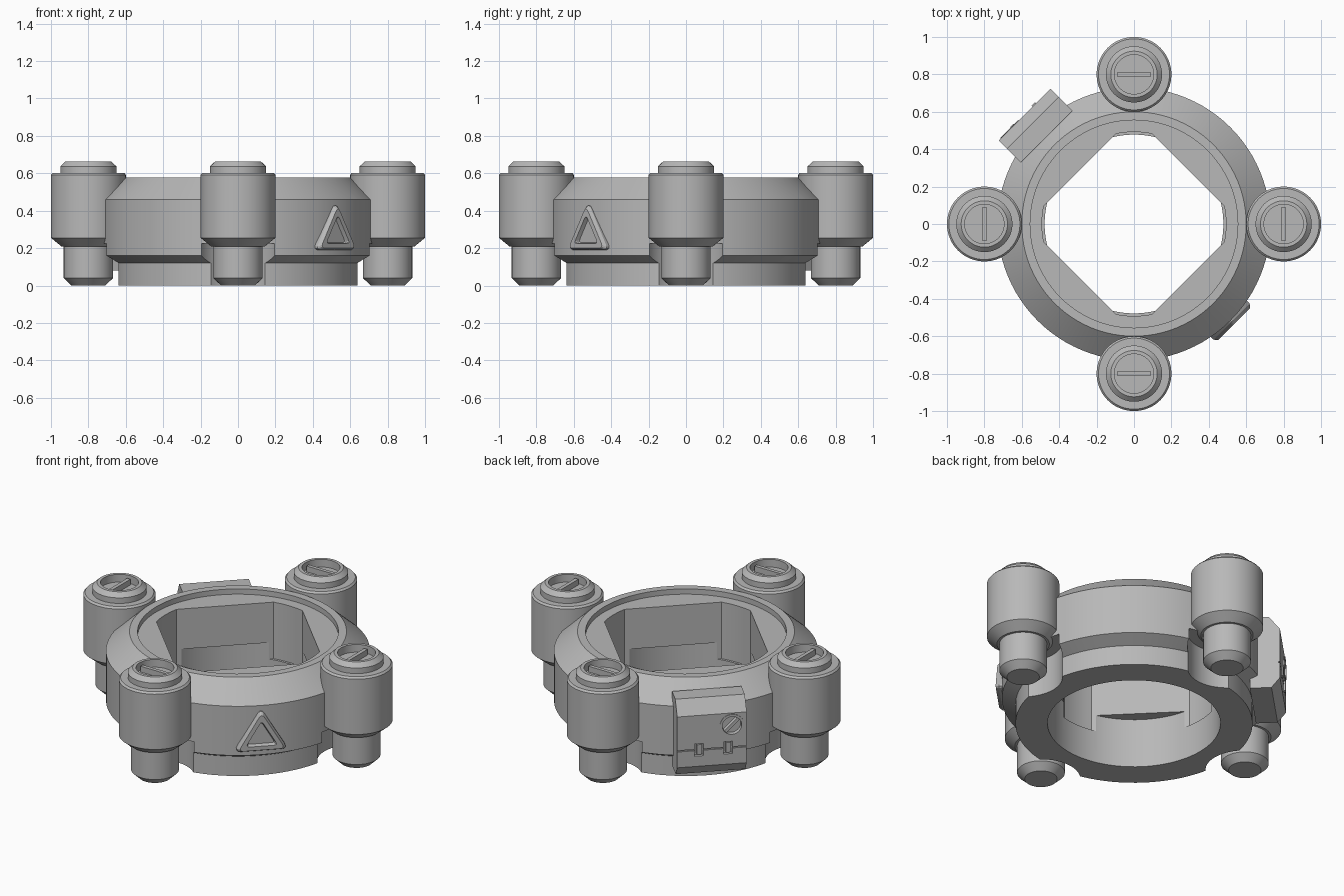
import bpy, bmesh
from math import sin, cos, acos, pi, radians
from mathutils import Matrix, Vector

old = bpy.data.objects.get("Cube")
if old:
    bpy.data.objects.remove(old, do_unlink=True)

grey = bpy.data.materials.new("plain grey")
grey.use_nodes = True
colour = (0.48, 0.48, 0.48, 1)
grey.diffuse_color = colour
grey.node_tree.nodes["Principled BSDF"].inputs["Base Color"].default_value = colour

IDENT = Matrix.Identity(4)


def turn(deg):
    return Matrix.Rotation(radians(deg), 4, 'Z')


def finish(name, bm, matrix=IDENT):
    bmesh.ops.transform(bm, matrix=matrix, verts=bm.verts)
    bmesh.ops.recalc_face_normals(bm, faces=bm.faces)
    mesh = bpy.data.meshes.new(name)
    bm.to_mesh(mesh)
    bm.free()
    mesh.materials.append(grey)
    ob = bpy.data.objects.new(name, mesh)
    bpy.context.collection.objects.link(ob)
    return ob


def loft(name, rings, matrix=IDENT):
    """Skin equal-length rings of points and cap both ends."""
    bm = bmesh.new()
    rows = [[bm.verts.new(p) for p in ring] for ring in rings]
    for a, b in zip(rows, rows[1:]):
        for i in range(len(a)):
            j = (i + 1) % len(a)
            bm.faces.new((a[i], a[j], b[j], b[i]))
    bm.faces.new(rows[0])
    bm.faces.new(rows[-1])
    return finish(name, bm, matrix)


def lathe(name, profile, segments, matrix=IDENT):
    angles = [2 * pi * i / segments for i in range(segments)]
    return loft(name, [[(r * cos(a), r * sin(a), z) for a in angles] for r, z in profile], matrix)


def box(name, centre, size, matrix=IDENT):
    bm = bmesh.new()
    bmesh.ops.create_cube(bm, size=1)
    bmesh.ops.scale(bm, vec=size, verts=bm.verts)
    return finish(name, bm, matrix @ Matrix.Translation(centre))


def cut(ob, cutter):
    mod = ob.modifiers.new("cut", 'BOOLEAN')
    mod.operation = 'DIFFERENCE'
    mod.solver = 'EXACT'
    mod.object = cutter
    bpy.context.view_layer.objects.active = ob
    bpy.ops.object.modifier_apply(modifier=mod.name)
    bpy.data.objects.remove(cutter, do_unlink=True)


# Ring body with a raised lip
body = lathe("ring_body", [(0.655, 0), (0.655, 0.12), (0.73, 0.16), (0.73, 0.46),
                           (0.6, 0.577), (0.555, 0.577), (0.555, 0.545)], 96)

# Round lower bore, and upper opening: a diamond with rounded corners
cut(body, lathe("lower_bore", [(0.478, -0.1), (0.478, 0.3)], 96))
APOTHEM, CORNER = 0.41, 0.492
half = acos(APOTHEM / CORNER)
outline = []
for k in range(4):
    start, span = pi / 4 + k * pi / 2 + half, pi / 2 - 2 * half
    outline += [(CORNER * cos(start + span * i / 6), CORNER * sin(start + span * i / 6))
                for i in range(7)]
cut(body, loft("upper_opening", [[(x, y, z) for x, y in outline] for z in (0.2, 0.8)]))

# Clearance notches under the four posts
for k in range(4):
    spot = turn(90 * k) @ Matrix.Translation((0, -0.8, 0))
    cut(body, lathe("notch", [(0.218, -0.1), (0.218, 0.225)], 48, spot))

# Four posts, each with a slotted cap
post_profile = [(0.09, 0), (0.132, 0.04), (0.132, 0.21), (0.145, 0.21), (0.2, 0.255),
                (0.2, 0.592), (0.19, 0.603), (0.15, 0.603), (0.15, 0.637),
                (0.124, 0.662), (0.105, 0.662), (0.105, 0.615)]
for k, side in enumerate(("front", "left", "back", "right")):
    spot = turn(90 * k) @ Matrix.Translation((0, -0.8, 0))
    lathe(side + "_post", post_profile, 64, spot)
    box(side + "_post_rib", (0, 0, 0.63), (0.18, 0.022, 0.04), spot)

# Triangular badge on the front left diagonal
bm_corners = [Vector((-0.15, 0.19)), Vector((0.15, 0.19)), Vector((0, 0.445))]
middle = sum(bm_corners, Vector((0, 0))) / 3
rounded = []
for i, c in enumerate(bm_corners):
    before, after = bm_corners[i - 1], bm_corners[(i + 1) % 3]
    a, b = c.lerp(before, 0.13), c.lerp(after, 0.13)
    for t in (0, 0.25, 0.5, 0.75, 1):
        rounded.append(a.lerp(c, t).lerp(c.lerp(b, t), t))


def triangle(scale, radius):
    pts = [middle + (p - middle) * scale for p in rounded]
    return [(p.x, -radius, p.y) for p in pts]


loft("triangle_badge", [triangle(s, r) for s, r in
                        ((1, 0.68), (1, 0.738), (0.88, 0.757), (0.6, 0.757), (0.52, 0.734))],
     turn(45))

# Latch box on the back right diagonal
LATCH = turn(225)
section = [(0.66, 0.08), (0.78, 0.08), (0.827, 0.14), (0.827, 0.45), (0.765, 0.53), (0.66, 0.53)]
latch = loft("latch_box", [[(x, -r, z) for r, z in section] for x in (-0.195, 0.195)], LATCH)
cut(latch, box("seam", (0, -0.827, 0.24), (0.5, 0.016, 0.008), LATCH))
for n, x in enumerate((-0.073, 0.09)):
    cut(latch, box("clip_slot", (x, -0.827, 0.24), (0.05, 0.04, 0.075), LATCH))
    box(f"latch_clip_{n + 1}", (x, -0.82, 0.245), (0.026, 0.03, 0.06), LATCH)

# Slotted screw on the latch
screw_spot = LATCH @ Matrix.Translation((0.112, -0.827, 0.375)) @ Matrix.Rotation(pi / 2, 4, 'X')
cut(latch, lathe("screw_hole", [(0.068, -0.035), (0.068, 0.05)], 32, screw_spot))
lathe("latch_screw", [(0.068, -0.035), (0.068, 0.004), (0.054, 0.004), (0.054, -0.025)],
      32, screw_spot)
box("latch_screw_rib", (0, 0, -0.014), (0.104, 0.018, 0.03), screw_spot @ turn(45))

# Smooth the round walls, keep edges crisp
bpy.ops.object.select_all(action='DESELECT')
for ob in bpy.context.collection.objects:
    if ob.type == 'MESH' and ob.data.materials and ob.data.materials[0] == grey:
        ob.select_set(True)
        bpy.context.view_layer.objects.active = ob
bpy.ops.object.shade_smooth_by_angle(angle=radians(20))
